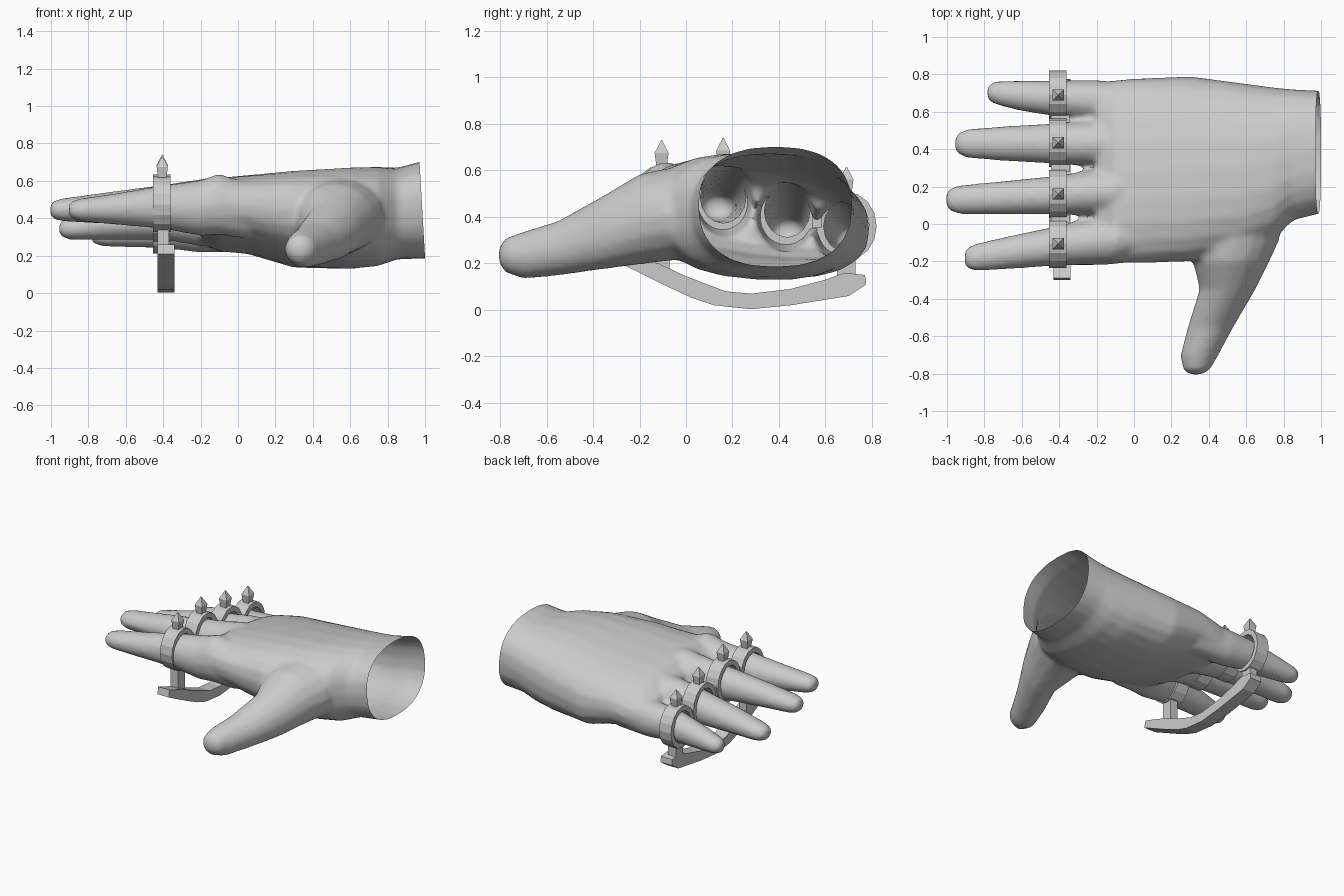
import bpy, bmesh, math
from mathutils import Vector

cube = bpy.data.objects.get("Cube")
if cube:
    bpy.data.objects.remove(cube)

grey = bpy.data.materials.new("plain_grey")
grey.use_nodes = True
colour = (0.6, 0.6, 0.6, 1)
grey.diffuse_color = colour
grey.node_tree.nodes["Principled BSDF"].inputs["Base Color"].default_value = colour


def loft(bm, sections):
    """Skin a list of equal cross-sections and cap both ends."""
    rings = [[bm.verts.new(p) for p in s] for s in sections]
    n = len(rings[0])
    for a, b in zip(rings, rings[1:]):
        for i in range(n):
            j = (i + 1) % n
            bm.faces.new((a[i], a[j], b[j], b[i]))
    bm.faces.new(rings[0][::-1])
    bm.faces.new(rings[-1])


def oval(centre, u, v, power=2.0, sides=16):
    """Superellipse around centre with half axes u and v."""
    points = []
    for i in range(sides):
        a = 2 * math.pi * i / sides
        c, s = math.cos(a), math.sin(a)
        cu = math.copysign(abs(c) ** (2 / power), c)
        sv = math.copysign(abs(s) ** (2 / power), s)
        points.append(Vector(centre) + Vector(u) * cu + Vector(v) * sv)
    return points


def finish(bm, name):
    bmesh.ops.recalc_face_normals(bm, faces=bm.faces)
    mesh = bpy.data.meshes.new(name)
    bm.to_mesh(mesh)
    bm.free()
    mesh.materials.append(grey)
    obj = bpy.data.objects.new(name, mesh)
    bpy.context.collection.objects.link(obj)
    bpy.ops.object.select_all(action='DESELECT')
    obj.select_set(True)
    bpy.context.view_layer.objects.active = obj
    return obj


# Palm: x, y from, y to, centre z, half height, tilt
hand = bmesh.new()
palm = [
    (-.20, -.19, .75, .41, .12, -.14),
    (-.10, -.21, .77, .42, .18, -.14),
    (.05, -.21, .78, .42, .20, -.10),
    (.30, -.20, .79, .395, .25, -.10),
    (.60, -.15, .75, .40, .27, -.06),
    (.75, -.08, .73, .41, .265, -.03),
    (.85, .02, .72, .425, .245, 0),
    (1.05, .07, .71, .455, .268, 0),
]
loft(hand, [oval((x, (a + b) / 2, z), (0, (b - a) / 2, t * (b - a) / 2), (0, 0, h), 2.4, 24)
            for x, a, b, z, h, t in palm])

# Fingers: x, y, z, half width, half height
fingers = [
    [(.05, -.07, .44, .11, .15), (-.1, -.085, .475, .13, .165), (-.2, -.09, .455, .13, .15),
     (-.4, -.115, .46, .107, .117), (-.65, -.15, .45, .09, .085), (-.84, -.178, .445, .075, .062),
     (-.885, -.182, .445, .06, .05), (-.905, -.183, .445, .035, .03)],
    [(.05, .18, .44, .11, .15), (-.1, .175, .47, .125, .16), (-.2, .17, .46, .125, .15),
     (-.4, .155, .465, .105, .115), (-.7, .14, .455, .09, .085), (-.94, .13, .445, .077, .062),
     (-.985, .13, .445, .06, .05), (-1.005, .13, .445, .035, .03)],
    [(.05, .43, .4, .11, .15), (-.2, .43, .4, .125, .15), (-.4, .43, .4, .11, .115),
     (-.7, .43, .37, .093, .085), (-.89, .43, .345, .078, .062),
     (-.935, .43, .345, .06, .05), (-.955, .43, .345, .035, .03)],
    [(.05, .65, .35, .1, .13), (-.2, .66, .34, .11, .125), (-.4, .67, .345, .098, .105),
     (-.6, .685, .325, .082, .08), (-.73, .7, .31, .065, .06),
     (-.765, .702, .31, .052, .05), (-.785, .703, .31, .03, .03)],
]
for finger in fingers:
    loft(hand, [oval((x, y, z), (0, w, 0), (0, 0, h)) for x, y, z, w, h in finger])

# Thumb: x, y, z, half width, half height
thumb = [
    (.54, .05, .41, .22, .19), (.54, -.08, .41, .24, .20), (.52, -.2, .39, .205, .195),
    (.5, -.35, .335, .15, .16), (.41, -.55, .265, .123, .118), (.35, -.7, .235, .102, .102),
    (.335, -.775, .235, .075, .075), (.33, -.805, .235, .035, .035),
]
loft(hand, [oval((x, y, z), (w, 0, 0), (0, 0, h)) for x, y, z, w, h in thumb])

# Fuse the hand into one skin and blend the joins
skin = finish(hand, "open_hand")
remesh = skin.modifiers.new("fuse", 'REMESH')
remesh.mode = 'VOXEL'
remesh.voxel_size = 0.018
soften = skin.modifiers.new("soften", 'SMOOTH')
soften.factor = 0.5
soften.iterations = 5
for mod in ("fuse", "soften"):
    bpy.ops.object.modifier_apply(modifier=mod)

# Cut the wrist open
bm = bmesh.new()
bm.from_mesh(skin.data)
bmesh.ops.bisect_plane(bm, geom=bm.verts[:] + bm.edges[:] + bm.faces[:],
                       plane_co=(.985, 0, .45), plane_no=(1, 0, .058), clear_outer=True)
bm.to_mesh(skin.data)
bm.free()
bpy.ops.object.shade_smooth_by_angle(angle=math.radians(50))

# Finger rings with a pointed stud on top of each
bands = {"index": (-.105, .475), "middle": (.16, .485), "ring": (.435, .425), "little": (.69, .36)}
for name, (y, z) in bands.items():
    bm = bmesh.new()
    loops = [[bm.verts.new(p) for p in oval((x, y, z), (0, w, 0), (0, 0, h))]
             for x, w, h in ((-.455, .13, .148), (-.36, .13, .148), (-.36, .098, .112), (-.455, .098, .112))]
    for k in range(4):
        a, b = loops[k], loops[(k + 1) % 4]
        for i in range(len(a)):
            j = (i + 1) % len(a)
            bm.faces.new((a[i], a[j], b[j], b[i]))
    finish(bm, name + "_finger_band")

    bm = bmesh.new()
    top = z + .14
    loft(bm, [[(-.405 + sx * r, y + sy * r, top + dz) for sx, sy in ((1, 1), (-1, 1), (-1, -1), (1, -1))]
              for r, dz in ((.022, 0), (.03, .06), (.002, .115))])
    finish(bm, name + "_finger_stud")


def slab(name, outline, x0, x1):
    """Extrude a y-z outline along x."""
    bm = bmesh.new()
    loft(bm, [[(x, y, z) for y, z in outline] for x in (x0, x1)])
    return finish(bm, name)


# Curved grip bar below the fingers
upper = [(-.29, .26), (-.12, .2), (0, .145), (.17, .08), (.28, .07), (.45, .09), (.6, .13), (.68, .16), (.77, .15)]
lower = [(.775, .11), (.7, .06), (.45, .02), (.28, .003), (.12, .02), (.03, .05), (-.1, .11), (-.2, .16), (-.3, .21)]
slab("grip_bar", upper + lower, -.43, -.34)

# Posts joining the bar to the outer rings, and links between rings
slab("index_post", [(-.15, .18), (-.07, .15), (-.07, .34), (-.15, .34)], -.43, -.37)
slab("little_post", [(.65, .13), (.73, .13), (.73, .23), (.65, .23)], -.43, -.37)
spots = list(bands.values())
for i, ((ya, za), (yb, zb)) in enumerate(zip(spots, spots[1:])):
    y, z = (ya + yb) / 2, (za + zb) / 2
    slab(f"band_link_{i + 1}", [(y - .02, z - .04), (y + .02, z - .04), (y + .02, z + .04), (y - .02, z + .04)],
         -.445, -.345)
